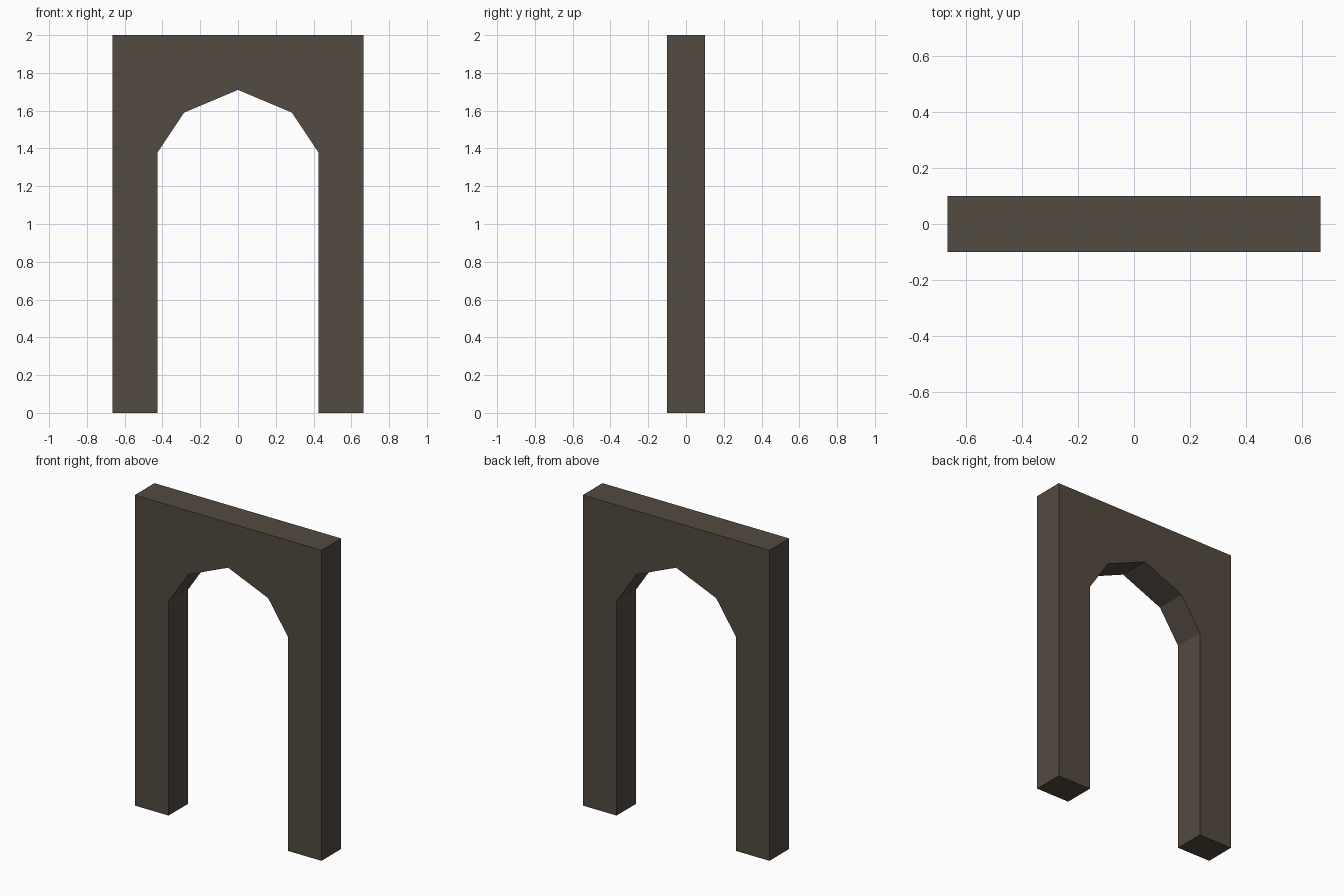
import bpy
import bmesh

cube = bpy.data.objects.get("Cube")
if cube:
    bpy.data.objects.remove(cube, do_unlink=True)

HALF_WIDTH, HEIGHT, DEPTH = 0.665, 2.0, 0.2

# Dark stone colour
stone = bpy.data.materials.new("dark_brown_stone")
stone.use_nodes = True
colour = (0.088, 0.069, 0.052, 1)
stone.diffuse_color = colour
shader = next(n for n in stone.node_tree.nodes if n.type == "BSDF_PRINCIPLED")
shader.inputs["Base Color"].default_value = colour
shader.inputs["Roughness"].default_value = 0.9

# Right half of the outline, from the arch crown down to the foot and up to the top
opening = [(0, 1.71), (0.285, 1.59), (0.425, 1.38), (0.425, 0)]
half = opening + [(HALF_WIDTH, 0), (HALF_WIDTH, HEIGHT)]
outline = half + [(-x, z) for x, z in reversed(half[1:])]

# Extrude the full outline through the wall thickness
bm = bmesh.new()
face = bm.faces.new([bm.verts.new((x, -DEPTH / 2, z)) for x, z in outline])
extruded = bmesh.ops.extrude_face_region(bm, geom=[face], use_keep_orig=True)
moved = [g for g in extruded["geom"] if isinstance(g, bmesh.types.BMVert)]
bmesh.ops.translate(bm, verts=moved, vec=(0, DEPTH, 0))
bmesh.ops.recalc_face_normals(bm, faces=bm.faces[:])

mesh = bpy.data.meshes.new("archway_wall")
bm.to_mesh(mesh)
bm.free()
mesh.materials.append(stone)
archway = bpy.data.objects.new("archway_wall", mesh)
bpy.context.collection.objects.link(archway)
